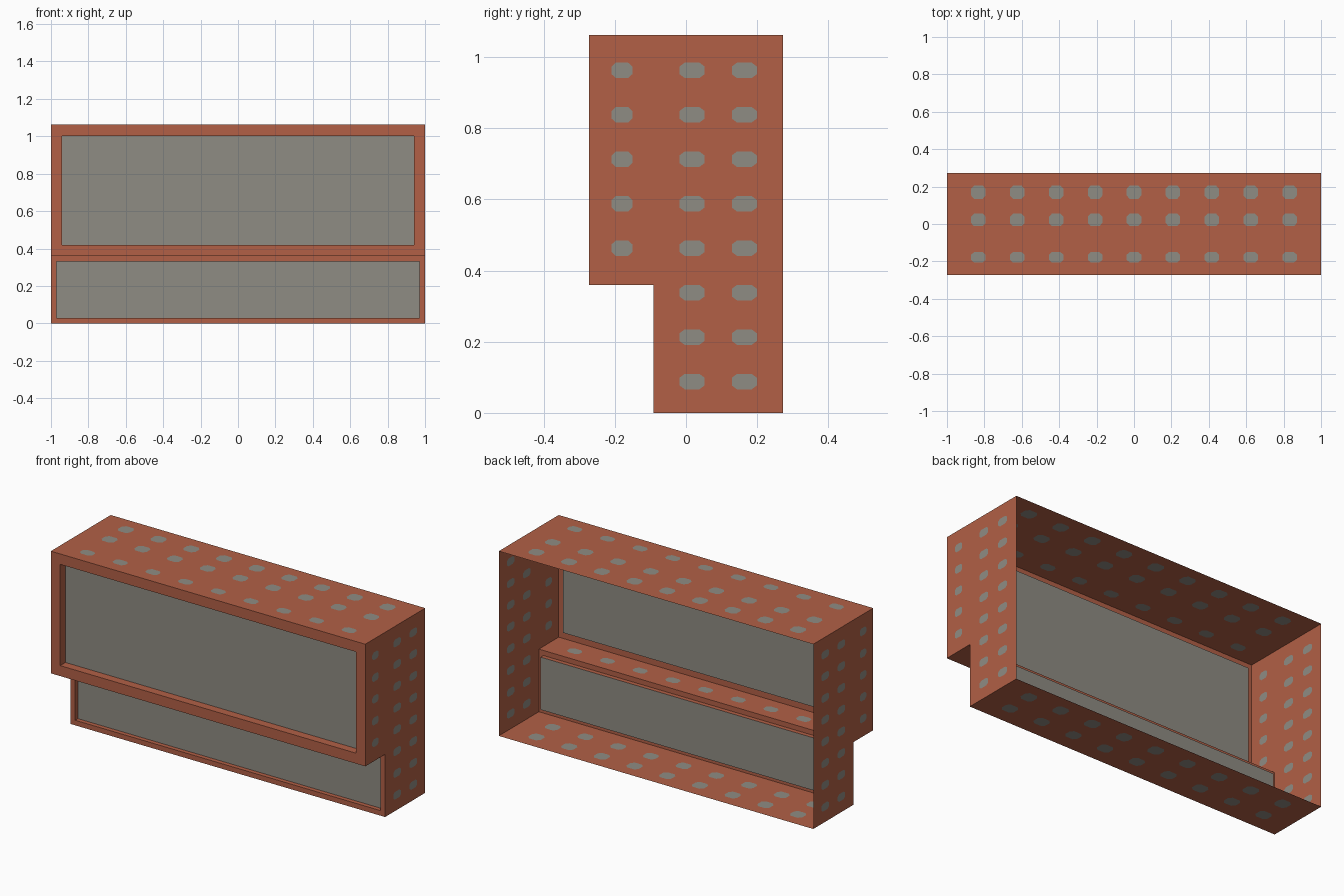
import bpy, bmesh

if "Cube" in bpy.data.objects:
    bpy.data.objects.remove(bpy.data.objects["Cube"])

W, D, H = 1.0, 0.272, 1.062      # half width, half depth, height
STEP_Y, STEP_Z = -0.092, 0.36    # set-back lower front


def material(name, rgb):
    m = bpy.data.materials.new(name)
    m.diffuse_color = (*rgb, 1)
    m.use_nodes = True
    m.node_tree.nodes["Principled BSDF"].inputs["Base Color"].default_value = m.diffuse_color
    return m


MATS = [material("brick orange", (0.445, 0.117, 0.061)),
        material("warm grey", (0.275, 0.262, 0.227))]


def finish(name, bm):
    bmesh.ops.remove_doubles(bm, verts=bm.verts, dist=1e-5)
    me = bpy.data.meshes.new(name)
    bm.to_mesh(me)
    bm.free()
    for m in MATS:
        me.materials.append(m)
    bpy.context.collection.objects.link(bpy.data.objects.new(name, me))


def add_face(bm, pts, mat=0, flip=False):
    f = bm.faces.new([bm.verts.new(p) for p in (pts[::-1] if flip else pts)])
    f.material_index = mat


def cuts(lo, centres, hi):
    return [lo] + [(a + b) / 2 for a, b in zip(centres, centres[1:])] + [hi]


def dotted(bm, place, us, vs, u_range, v_range, flip=False):
    """Flat sheet split in cells, each with an octagonal grey dot.
    us and vs hold (centre, half size) of the dot columns and rows."""
    ue = cuts(u_range[0], [u for u, _ in us], u_range[1])
    ve = cuts(v_range[0], [v for v, _ in vs], v_range[1])
    for i, (u, w) in enumerate(us):
        for j, (v, h) in enumerate(vs):
            a, b = w * 0.58, h * 0.5
            c = [(ue[i], ve[j]), (ue[i + 1], ve[j]),
                 (ue[i + 1], ve[j + 1]), (ue[i], ve[j + 1])]
            o = [(u - a, v - h), (u + a, v - h), (u + w, v - b), (u + w, v + b),
                 (u + a, v + h), (u - a, v + h), (u - w, v + b), (u - w, v - b)]
            polys = [(o, 1)]
            for k in range(4):
                n = (k + 1) % 4
                polys.append(([c[k], c[n], o[2 * k + 1], o[2 * k]], 0))
                polys.append(([c[n], o[(2 * k + 2) % 8], o[2 * k + 1]], 0))
            for pts, mat in polys:
                add_face(bm, [place(*p) for p in pts], mat, flip)


# Dot positions
xs = [(i * 0.208, 0.039) for i in range(-4, 5)]
front_y = [(-0.18, 0.029)]
back_y = [(0.017, 0.035), (0.164, 0.035)]
zs = [(0.088 + i * 0.125, 0.022) for i in range(8)]

# Side walls, stepped at the front
for name, x in (("right_wall", W), ("left_wall", -W)):
    bm = bmesh.new()
    side = lambda u, v, x=x: (x, u, v)
    dotted(bm, side, front_y, zs[3:], (-D, STEP_Y), (STEP_Z, H), x < 0)
    dotted(bm, side, back_y, zs, (STEP_Y, D), (0, H), x < 0)
    finish(name, bm)

# Roof, overhang underside and floor
top_y = [(-0.178, 0.028), (0.022, 0.034), (0.17, 0.036)]
for name, z, rows, y0, y1 in (("roof", H, top_y, -D, D),
                              ("overhang_underside", STEP_Z, top_y[:1], -D, STEP_Y),
                              ("floor", 0.0, top_y[1:], STEP_Y, D)):
    bm = bmesh.new()
    dotted(bm, lambda u, v: (u, v, z), xs, rows, (-W, W), (y0, y1), z < H)
    finish(name, bm)


# Front frames with a recessed grey panel; the back of the shell stays open
def front_frame(name, y, z0, z1, border, depth):
    def rect(inset, yy):
        a, lo, hi = W - inset, z0 + inset, z1 - inset
        return [(-a, yy, lo), (a, yy, lo), (a, yy, hi), (-a, yy, hi)]
    bm = bmesh.new()
    loops = [rect(0, y), rect(border, y), rect(border, y + depth)]
    for p, q in zip(loops, loops[1:]):
        for i in range(4):
            n = (i + 1) % 4
            add_face(bm, [p[i], p[n], q[n], q[i]])
    add_face(bm, loops[-1], 1)
    finish(name, bm)


front_frame("upper_front", -D, STEP_Z, H, 0.06, 0.048)
front_frame("lower_front", STEP_Y, 0.0, STEP_Z, 0.029, 0.025)
